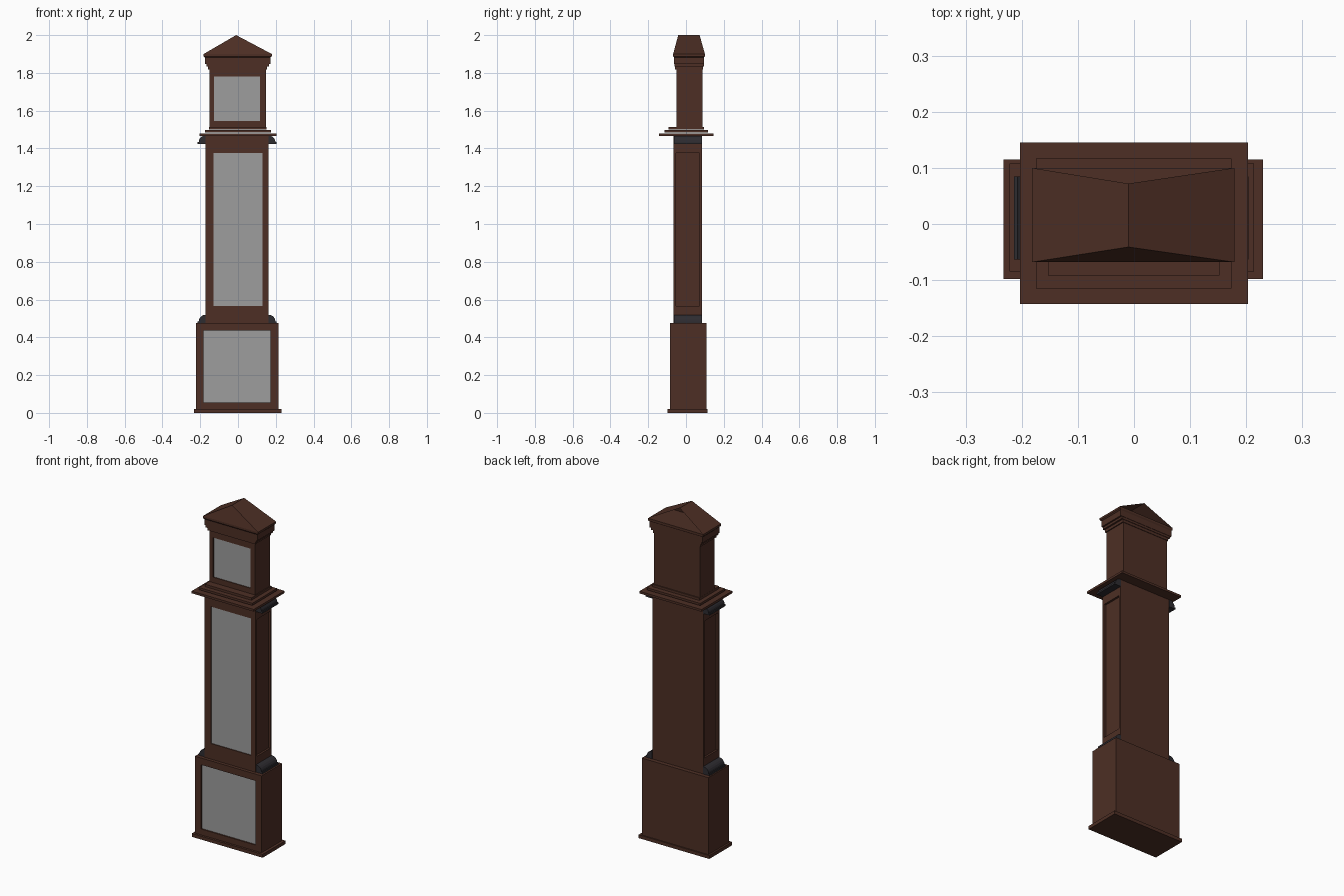
import bpy, bmesh, math
from mathutils import Vector

if "Cube" in bpy.data.objects:
    bpy.data.objects.remove(bpy.data.objects["Cube"])


def material(name, rgb):
    m = bpy.data.materials.new(name)
    m.diffuse_color = (*rgb, 1)
    m.use_nodes = True
    m.node_tree.nodes["Principled BSDF"].inputs["Base Color"].default_value = m.diffuse_color
    return m


WOOD = material("dark_wood", (0.075, 0.028, 0.018))
PANE = material("grey_pane", (0.34, 0.34, 0.34))
TRIM = material("charcoal_trim", (0.027, 0.025, 0.030))


def finish(name, bm, mats):
    bmesh.ops.recalc_face_normals(bm, faces=bm.faces)
    me = bpy.data.meshes.new(name)
    bm.to_mesh(me)
    bm.free()
    for m in mats:
        me.materials.append(m)
    ob = bpy.data.objects.new(name, me)
    bpy.context.collection.objects.link(ob)
    return ob


def box(name, x, y, z, panels=()):
    """Box from ranges; panels = (normal, range_a, range_z, depth, slot) recessed into faces."""
    bm = bmesh.new()
    bmesh.ops.create_cube(bm, size=1)
    for v in bm.verts:
        v.co = Vector([r[0] if c < 0 else r[1] for c, r in zip(v.co, (x, y, z))])
    bm.normal_update()
    for normal, ra, rz, depth, slot in panels:
        n = Vector(normal)
        a = 1 if abs(n.x) > 0.5 else 0
        face = next(f for f in bm.faces if len(f.verts) == 4 and f.normal.dot(n) > 0.9
                    and f.calc_area() > 0.01)
        outer = list(face.verts)
        mid = face.calc_center_median()
        rim, floor = [], []
        for v in outer:
            co = v.co.copy()
            co[a] = ra[0] if v.co[a] < mid[a] else ra[1]
            co.z = rz[0] if v.co.z < mid.z else rz[1]
            rim.append(bm.verts.new(co))
            floor.append(bm.verts.new(co - n * depth))
        bm.faces.remove(face)
        for i in range(4):
            j = (i + 1) % 4
            bm.faces.new((outer[i], outer[j], rim[j], rim[i]))
            bm.faces.new((rim[i], rim[j], floor[j], floor[i]))
        bm.faces.new(floor).material_index = slot
        bm.normal_update()
    return finish(name, bm, (WOOD, PANE))


FRONT, LEFT, RIGHT = (0, -1, 0), (-1, 0, 0), (1, 0, 0)

# Base: plinth and cabinet with a front pane
box("plinth", (-0.233, 0.23), (-0.098, 0.115), (0, 0.02))
box("base_cabinet", (-0.222, 0.214), (-0.085, 0.108), (0.02, 0.475),
    [(FRONT, (-0.183, 0.173), (0.055, 0.435), 0.008, 1)])

# Trunk: tall front pane and recessed side panels
side = ((-0.053, 0.072), (0.565, 1.375), 0.012, 0)
box("trunk", (-0.172, 0.162), (-0.066, 0.084), (0.475, 1.468),
    [(FRONT, (-0.131, 0.131), (0.567, 1.377), 0.005, 1), (LEFT, *side), (RIGHT, *side)])


# Rounded side mouldings at the foot and head of the trunk
def moulding(name, x0, direction, z0):
    w, h, lip = 0.042, 0.044, 0.010
    pts = [(0, 0), (w, 0), (w, lip), (w - 0.006, lip)]
    for i in range(1, 6):
        t = i / 5 * math.pi / 2
        pts.append(((w - 0.006) * math.cos(t), lip + (h - lip) * math.sin(t)))
    bm = bmesh.new()
    ring = [bm.verts.new((x0 + direction * p, -0.063, z0 + q)) for p, q in pts]
    face = bm.faces.new(ring)
    ext = bmesh.ops.extrude_face_region(bm, geom=[face])
    new = [g for g in ext["geom"] if isinstance(g, bmesh.types.BMVert)]
    bmesh.ops.translate(bm, verts=new, vec=(0, 0.148, 0))
    finish(name, bm, (TRIM,))


for label, z0 in (("lower", 0.475), ("upper", 1.424)):
    moulding(label + "_moulding_left", -0.172, -1, z0)
    moulding(label + "_moulding_right", 0.162, 1, z0)

# Stepped shelf between trunk and hood, with a fine shadow gap
box("shelf_lower", (-0.203, 0.203), (-0.143, 0.145), (1.466, 1.479))
box("shelf_middle", (-0.175, 0.174), (-0.115, 0.117), (1.484, 1.497))
box("shelf_upper", (-0.153, 0.152), (-0.092, 0.094), (1.500, 1.514))

# Hood with the dial pane
box("hood", (-0.152, 0.147), (-0.05, 0.088), (1.514, 1.818),
    [(FRONT, (-0.127, 0.117), (1.546, 1.78), 0.005, 1)])

# Stepped cornice
box("cornice_lower", (-0.159, 0.153), (-0.057, 0.091), (1.818, 1.834))
box("cornice_middle", (-0.168, 0.163), (-0.062, 0.094), (1.834, 1.847))


# Flared cornice top under the roof
def flared_block(name):
    bm = bmesh.new()
    rings = []
    for x0, x1, y0, y1, z in ((-0.176, 0.172, -0.063, 0.096, 1.847),
                              (-0.176, 0.172, -0.063, 0.096, 1.882),
                              (-0.182, 0.179, -0.068, 0.100, 1.888),
                              (-0.182, 0.179, -0.068, 0.100, 1.900)):
        rings.append([bm.verts.new(p) for p in
                      ((x0, y0, z), (x1, y0, z), (x1, y1, z), (x0, y1, z))])
    for a, b in zip(rings, rings[1:]):
        for i in range(4):
            j = (i + 1) % 4
            bm.faces.new((a[i], a[j], b[j], b[i]))
    bm.faces.new(rings[0])
    bm.faces.new(rings[-1])
    finish(name, bm, (WOOD,))


flared_block("cornice_top")

# Roof: two slopes and a leaning front gable, open at the back
bm = bmesh.new()
fl, fr, br, bl, fa, ba = [bm.verts.new(p) for p in (
    (-0.182, -0.068, 1.9), (0.179, -0.068, 1.9), (0.179, 0.100, 1.9),
    (-0.182, 0.100, 1.9), (-0.01, -0.041, 2.0), (-0.01, 0.072, 2.0))]
bm.faces.new((fl, fr, fa))
bm.faces.new((fr, br, ba, fa))
bm.faces.new((bl, fl, fa, ba))
finish("roof", bm, (WOOD,))
